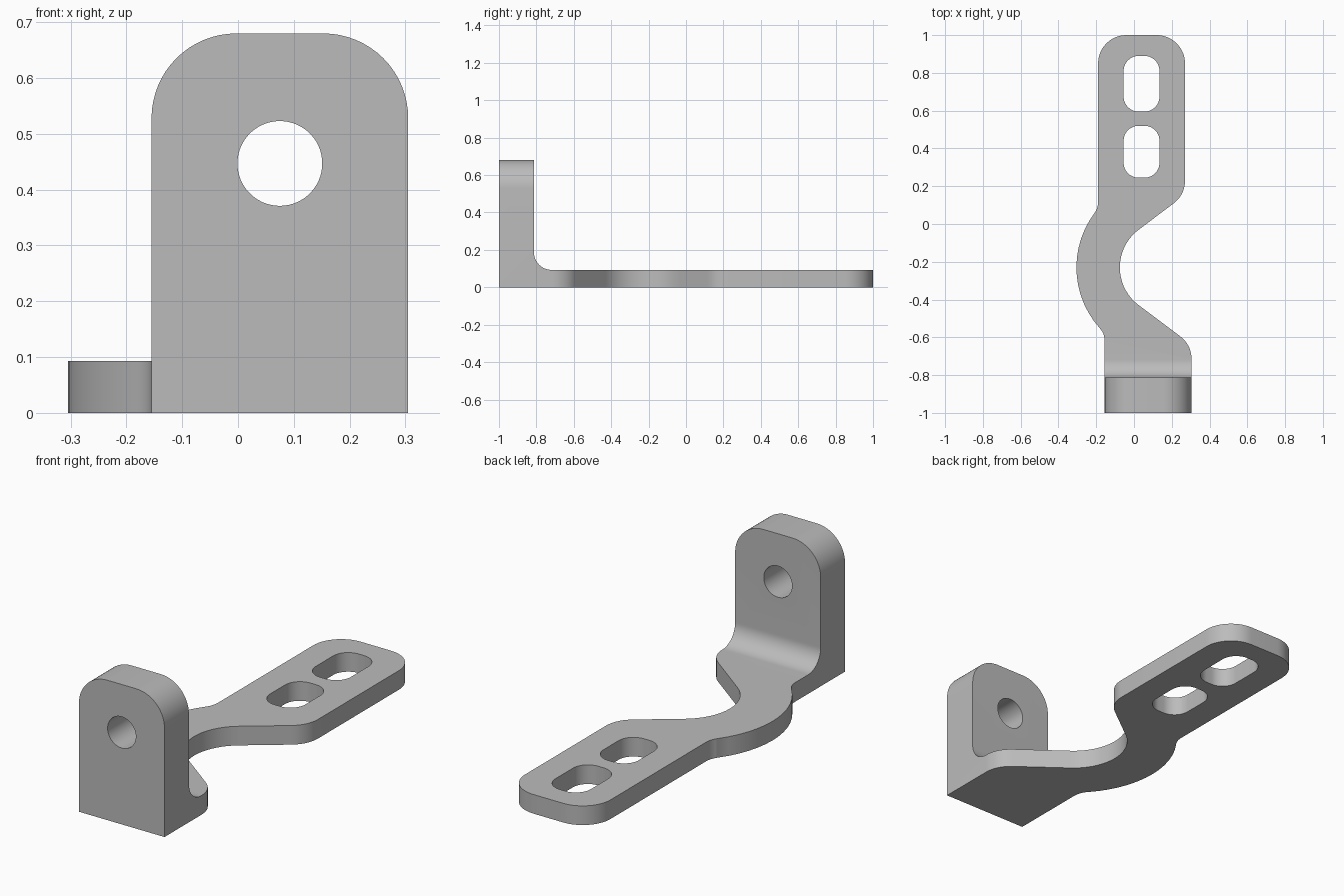
import bpy, bmesh, math
from mathutils import Vector

cube = bpy.data.objects.get("Cube")
if cube:
    bpy.data.objects.remove(cube, do_unlink=True)

grey = bpy.data.materials.new("plain grey")
grey.use_nodes = True
COLOUR = (0.5, 0.5, 0.5, 1)
grey.diffuse_color = COLOUR
grey.node_tree.nodes["Principled BSDF"].inputs["Base Color"].default_value = COLOUR


def arc(cx, cy, r, start, end):
    n = max(4, round(abs(end - start) / 6))
    angles = [math.radians(start + (end - start) * i / n) for i in range(n + 1)]
    return [(cx + r * math.cos(a), cy + r * math.sin(a)) for a in angles]


def prism(name, outline, place, direction):
    """Extrude a flat outline, placed in space by a function, along a direction."""
    bm = bmesh.new()
    face = bm.faces.new([bm.verts.new(place(u, v)) for u, v in outline])
    new = bmesh.ops.extrude_face_region(bm, geom=[face])["geom"]
    verts = [g for g in new if isinstance(g, bmesh.types.BMVert)]
    bmesh.ops.translate(bm, verts=verts, vec=Vector(direction))
    bmesh.ops.recalc_face_normals(bm, faces=bm.faces[:])
    mesh = bpy.data.meshes.new(name)
    bm.to_mesh(mesh)
    bm.free()
    mesh.materials.append(grey)
    obj = bpy.data.objects.new(name, mesh)
    bpy.context.collection.objects.link(obj)
    return obj


def combine(body, tool, operation):
    mod = body.modifiers.new("cut", "BOOLEAN")
    mod.operation, mod.object, mod.solver = operation, tool, "EXACT"
    bpy.context.view_layer.objects.active = body
    bpy.ops.object.modifier_apply(modifier=mod.name)
    bpy.data.objects.remove(tool, do_unlink=True)


def slot(y0, y1, x0=-0.055, x1=0.135, r=0.08):
    return (arc(x1 - r, y1 - r, r, 0, 90) + arc(x0 + r, y1 - r, r, 90, 180)
            + arc(x0 + r, y0 + r, r, 180, 270) + arc(x1 - r, y0 + r, r, 270, 360))


# Side profile: thin arm, filleted into a thick upright
THICK, TOP = 0.093, 0.68
profile = [(-1.1, 0), (1.1, 0), (1.1, THICK)]
profile += arc(-0.718, THICK + 0.095, 0.095, 270, 180)
profile += [(-0.813, TOP), (-1.1, TOP)]
bracket = prism("bracket", profile, lambda y, z: (-0.5, y, z), (1, 0, 0))

# Plan outline: slotted end, curved neck, square front end
plan = arc(0.12, 0.85, 0.15, 0, 90) + arc(-0.04, 0.85, 0.15, 90, 180)
plan += arc(-0.29, 0.117, 0.1, 0, -36.7)
plan += arc(0.175, -0.23, 0.48, 143.3, 222.2)
plan += arc(-0.255, -0.619, 0.1, 42.2, 0)
plan += [(-0.155, -1), (0.305, -1)]
plan += arc(0.155, -0.715, 0.15, 0, 53.1)
plan += arc(0.175, -0.23, 0.25, 233.1, 126.9)
plan += arc(0.12, 0.229, 0.15, -53.1, 0)
on_floor = lambda x, y: (x, y, -0.1)
combine(bracket, prism("plan_tool", plan, on_floor, (0, 0, 1)), "INTERSECT")

# Two slots in the arm
for y0, y1 in ((0.595, 0.89), (0.245, 0.52)):
    combine(bracket, prism("slot_tool", slot(y0, y1), on_floor, (0, 0, 1)), "DIFFERENCE")

# Round the two top corners of the upright
bm = bmesh.new()
bm.from_mesh(bracket.data)
corners = [e for e in bm.edges
           if all(v.co.z > TOP - 0.001 for v in e.verts)
           and abs(e.verts[0].co.x - e.verts[1].co.x) < 0.001]
bmesh.ops.bevel(bm, geom=corners, offset=0.152, segments=16, profile=0.5, affect="EDGES")
bm.to_mesh(bracket.data)
bm.free()

# Round hole through the upright
hole = arc(0.075, 0.447, 0.076, 0, 360)[:-1]
combine(bracket, prism("hole_tool", hole, lambda x, z: (x, -1.2, z), (0, 0.5, 0)), "DIFFERENCE")

# Smooth curves, sharp edges
bpy.ops.object.select_all(action="DESELECT")
bracket.select_set(True)
bpy.context.view_layer.objects.active = bracket
bpy.ops.object.shade_smooth_by_angle(angle=math.radians(30))
